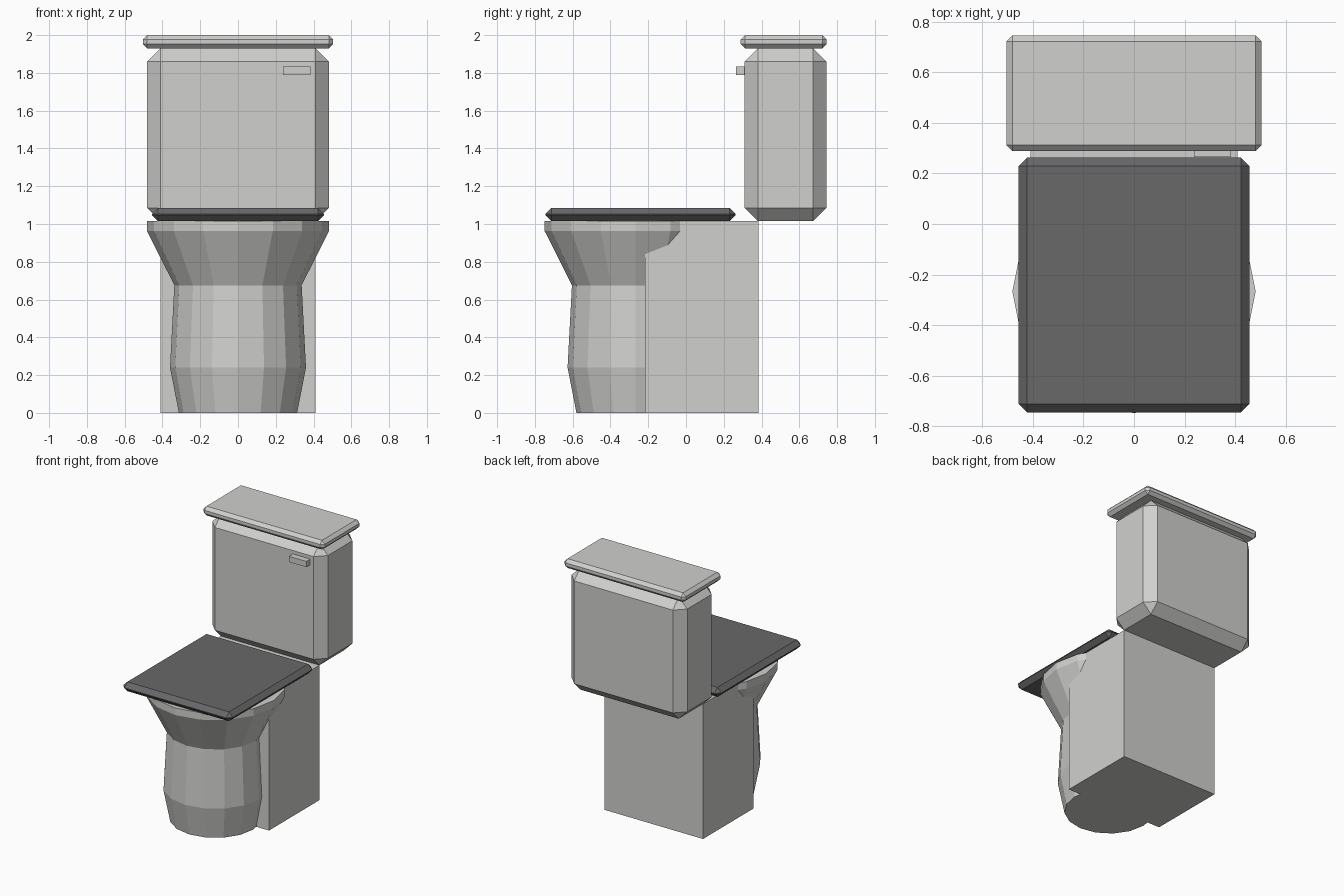
import bpy, bmesh, math
from mathutils import Vector

if "Cube" in bpy.data.objects:
    bpy.data.objects.remove(bpy.data.objects["Cube"])


def material(name, color):
    m = bpy.data.materials.new(name)
    m.diffuse_color = (*color, 1)
    m.use_nodes = True
    m.node_tree.nodes["Principled BSDF"].inputs["Base Color"].default_value = m.diffuse_color
    return m


porcelain = material("porcelain grey", (0.63, 0.63, 0.615))
dark = material("dark seat grey", (0.138, 0.138, 0.144))


def finish(name, bm, mat):
    bmesh.ops.recalc_face_normals(bm, faces=bm.faces[:])
    mesh = bpy.data.meshes.new(name)
    bm.to_mesh(mesh)
    bm.free()
    mesh.materials.append(mat)
    ob = bpy.data.objects.new(name, mesh)
    bpy.context.scene.collection.objects.link(ob)
    return ob


def box(name, low, high, mat, chamfer=0):
    """Box between two corners with an optional flat chamfer on every edge."""
    low, high = Vector(low), Vector(high)
    bm = bmesh.new()
    bmesh.ops.create_cube(bm, size=1)
    bmesh.ops.scale(bm, vec=high - low, verts=bm.verts[:])
    bmesh.ops.translate(bm, vec=(low + high) / 2, verts=bm.verts[:])
    if chamfer:
        bmesh.ops.bevel(bm, geom=bm.edges[:], offset=chamfer,
                        offset_type='OFFSET', segments=1, profile=0.5,
                        affect='EDGES')
    return finish(name, bm, mat)


def turned(name, centre_y, profile, sides, mat):
    """Closed turned shape from (radius, height) pairs."""
    bm = bmesh.new()
    rings = []
    for r, z in profile:
        rings.append([bm.verts.new((r * math.cos(math.tau * i / sides),
                                    centre_y + r * math.sin(math.tau * i / sides), z))
                      for i in range(sides)])
    for a, b in zip(rings, rings[1:]):
        for i in range(sides):
            j = (i + 1) % sides
            bm.faces.new((a[i], a[j], b[j], b[i]))
    bm.faces.new(rings[0][::-1])
    bm.faces.new(rings[-1])
    return finish(name, bm, mat)


# Bowl with flared rim, and the square pedestal behind it
turned("bowl", -0.267,
       [(0.313, 0), (0.36, 0.24), (0.337, 0.675), (0.481, 0.962), (0.481, 1.015)],
       16, porcelain)
box("pedestal", (-0.41, -0.217, 0), (0.41, 0.383, 1.015), porcelain)

# Closed seat cover
box("seat", (-0.456, -0.745, 1.015), (0.456, 0.263, 1.085), dark, 0.033)

# Water tank, its lid and the flush handle
box("tank", (-0.481, 0.311, 1.015), (0.481, 0.743, 1.93), porcelain, 0.071)
box("tank_lid", (-0.504, 0.289, 1.93), (0.504, 0.745, 2.0), porcelain, 0.023)
box("flush_handle", (0.238, 0.265, 1.79), (0.383, 0.33, 1.833), porcelain)
